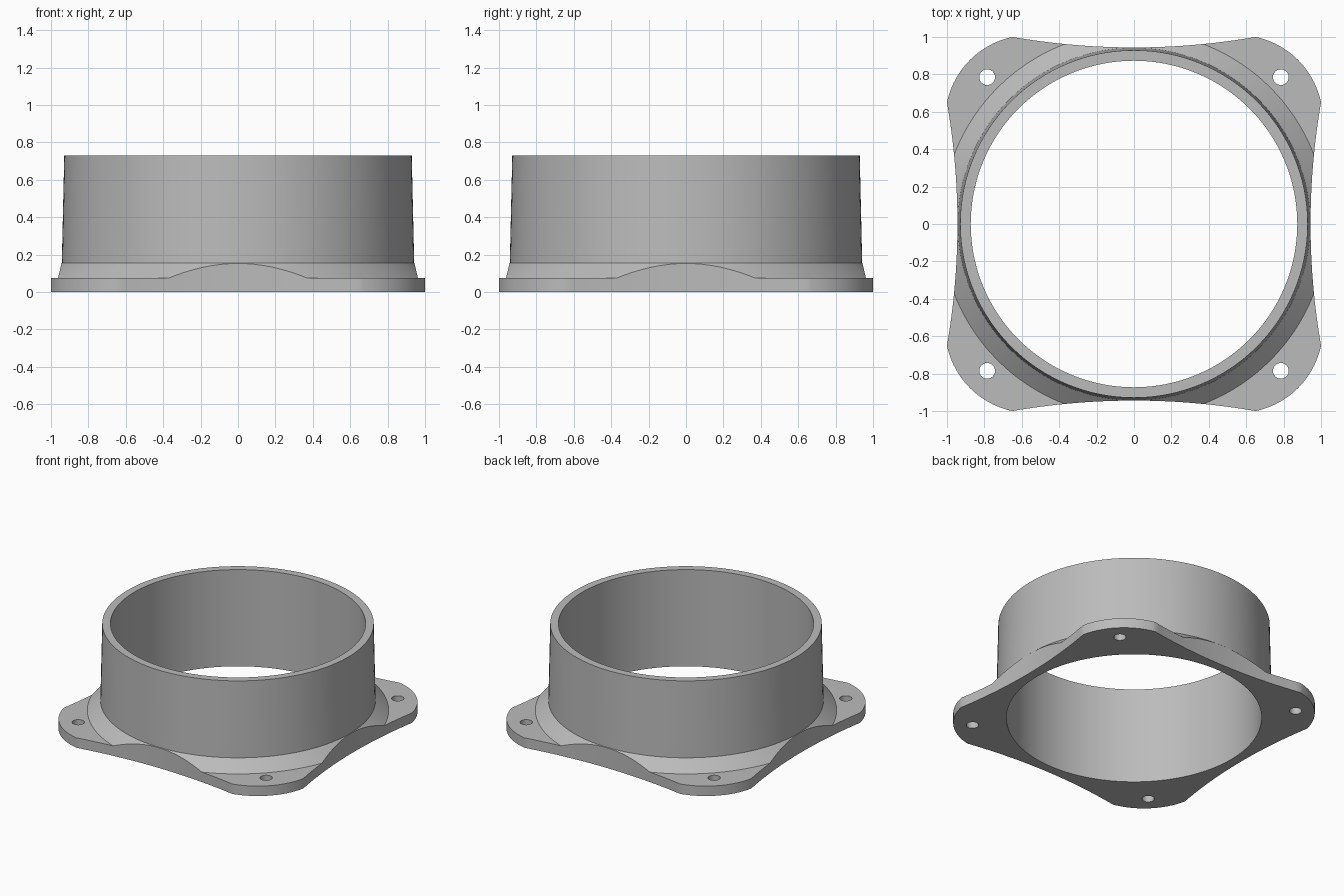
import bpy, bmesh, math
from mathutils import Vector, Matrix

if "Cube" in bpy.data.objects:
    bpy.data.objects.remove(bpy.data.objects["Cube"], do_unlink=True)

SEGMENTS = 128
BORE, PLATE, TIP, WAIST, CORNER, BOLT = 0.873, 0.075, 0.65, 0.944, 0.877, 0.785

grey = bpy.data.materials.new("plain grey")
grey.use_nodes = True
colour = (0.5, 0.5, 0.5, 1)
grey.diffuse_color = colour
grey.node_tree.nodes["Principled BSDF"].inputs["Base Color"].default_value = colour


def make_object(name, bm):
    bmesh.ops.recalc_face_normals(bm, faces=bm.faces)
    mesh = bpy.data.meshes.new(name)
    bm.to_mesh(mesh)
    bm.free()
    mesh.materials.append(grey)
    obj = bpy.data.objects.new(name, mesh)
    bpy.context.collection.objects.link(obj)
    return obj


def lathe(name, profile):
    """Revolve a closed (radius, height) profile about z."""
    bm = bmesh.new()
    rings = []
    for i in range(SEGMENTS):
        a = math.tau * i / SEGMENTS
        rings.append([bm.verts.new((r * math.cos(a), r * math.sin(a), z)) for r, z in profile])
    n = len(profile)
    for i in range(SEGMENTS):
        p, q = rings[i], rings[(i + 1) % SEGMENTS]
        for j in range(n):
            k = (j + 1) % n
            bm.faces.new((p[j], q[j], q[k], p[k]))
    return make_object(name, bm)


def arc(start, end, sag, steps):
    """Points from start up to, not including, end; sag bows to the right."""
    start, end = Vector(start), Vector(end)
    chord = end - start
    half = chord.length / 2
    side = Vector((chord.y, -chord.x)).normalized()
    radius = (half * half + sag * sag) / (2 * abs(sag))
    sign = math.copysign(1, sag)
    centre = (start + end) / 2 + side * (sag - sign * radius)
    sweep = 2 * math.asin(half / radius) * sign
    return [centre + Matrix.Rotation(sweep * i / steps, 2) @ (start - centre) for i in range(steps)]


def prism(name, points, low, high):
    bm = bmesh.new()
    face = bm.faces.new([bm.verts.new((p[0], p[1], low)) for p in points])
    top = bmesh.ops.extrude_face_region(bm, geom=[face])["geom"]
    bmesh.ops.translate(bm, vec=(0, 0, high - low), verts=[v for v in top if isinstance(v, bmesh.types.BMVert)])
    return make_object(name, bm)


def cut(target, cutter, operation):
    cutter.hide_render = True
    mod = target.modifiers.new(operation.title(), "BOOLEAN")
    mod.operation, mod.solver, mod.object = operation, "EXACT", cutter
    bpy.context.view_layer.objects.active = target
    bpy.ops.object.modifier_apply(modifier=mod.name)
    bpy.data.objects.remove(cutter, do_unlink=True)


# Tapered tube, sloped collar and wide base disc in one section
body = lathe("flanged_ring", [(BORE, 0), (1.5, 0), (1.5, PLATE), (1.031, PLATE),
                              (0.942, 0.155), (0.929, 0.73), (BORE, 0.73)])

# Four-lobed outline: rounded corners joined by hollow sides
quarter = arc((1, TIP), (TIP, 1), (CORNER - (1 + TIP) / 2) * math.sqrt(2), 20)
quarter += arc((TIP, 1), (-TIP, 1), WAIST - 1, 32)
outline = [Matrix.Rotation(math.pi / 2 * k, 2) @ p for k in range(4) for p in quarter]
cut(body, prism("outline_cutter", outline, -0.2, 1), "INTERSECT")

# Bolt holes
for sx in (-1, 1):
    for sy in (-1, 1):
        circle = [(sx * BOLT + 0.042 * math.cos(math.tau * i / 32),
                   sy * BOLT + 0.042 * math.sin(math.tau * i / 32)) for i in range(32)]
        cut(body, prism("bolt_cutter", circle, -0.1, 0.3), "DIFFERENCE")

# Smooth curved walls, crisp edges
bpy.ops.object.select_all(action="DESELECT")
body.select_set(True)
bpy.context.view_layer.objects.active = body
bpy.ops.object.shade_smooth_by_angle(angle=math.radians(25))
